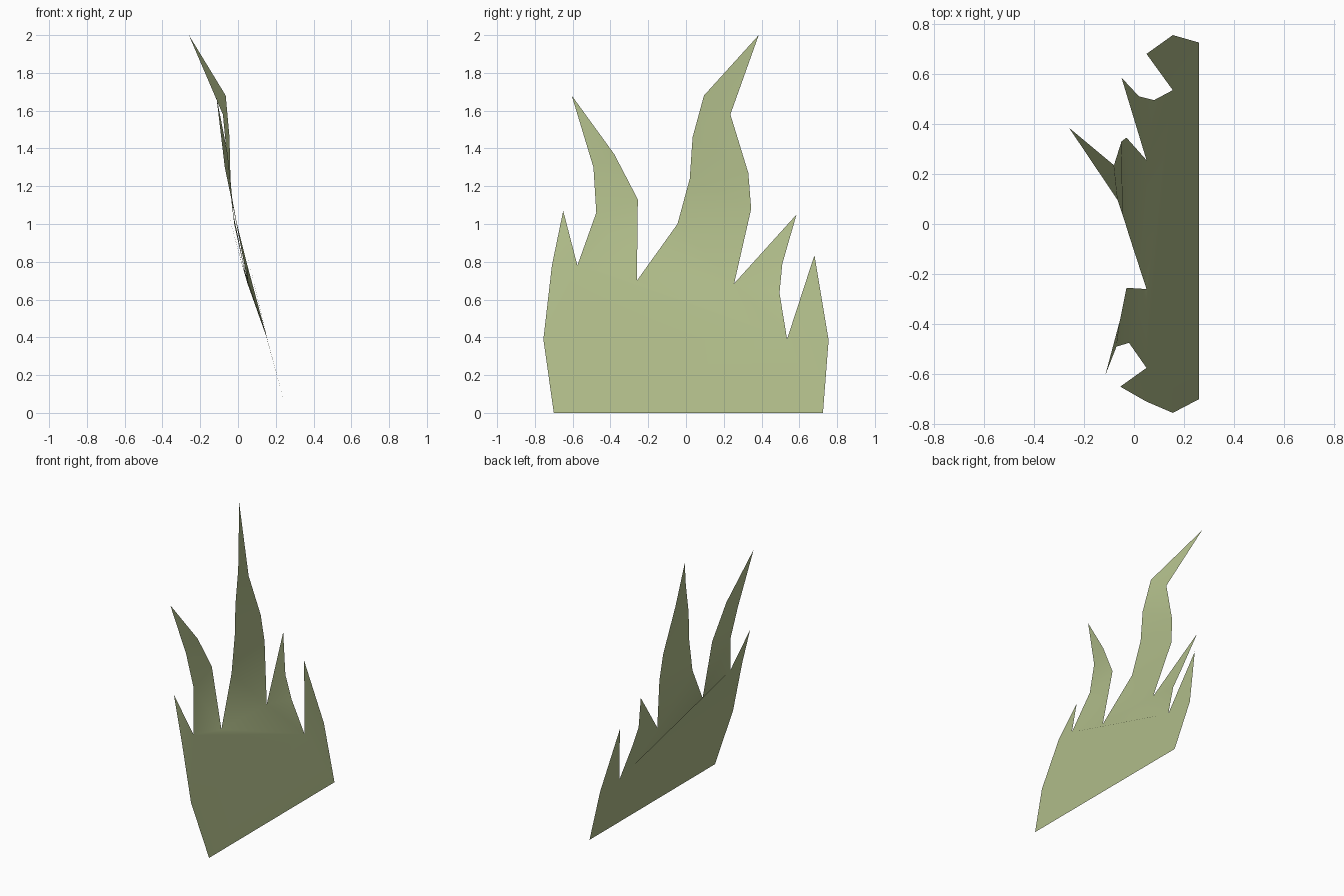
import bpy
from mathutils import Vector
from mathutils.geometry import delaunay_2d_cdt

if "Cube" in bpy.data.objects:
    bpy.data.objects.remove(bpy.data.objects["Cube"])

# Blade outline of the tuft as (x, y, z), running from the -y base corner over the tips
outline = [
    (.26, -.70, 0), (.155, -.755, .39), (.05, -.71, .78),
    (-.055, -.65, 1.07), (.05, -.575, .78),                       # small outer blade
    (-.02, -.475, 1.06), (-.07, -.49, 1.30), (-.115, -.605, 1.68),
    (-.055, -.38, 1.37), (-.03, -.255, 1.13), (.05, -.26, .70),   # tall left blade
    (-.02, -.045, 1.0), (-.04, .02, 1.24), (-.045, .035, 1.46),
    (-.065, .095, 1.68), (-.26, .385, 2.0), (-.08, .235, 1.58),
    (-.05, .33, 1.27), (-.03, .345, 1.08), (.05, .255, .685),     # tallest blade
    (-.05, .585, 1.05), (.02, .51, .79), (.08, .495, .635),
    (.155, .535, .39),                                            # leaning blade
    (.05, .68, .835), (.155, .755, .385), (.26, .725, 0),         # small outer blade
]

# Fill the outline in side view, with the bend running between two notches
n = len(outline)
edges = [(i, (i + 1) % n) for i in range(n)] + [(4, 23)]
flat = [Vector((y, z)) for x, y, z in outline]
pts, _, faces, orig, _, _ = delaunay_2d_cdt(flat, edges, [], 1, 1e-5)
verts = [(outline[o[0]][0], p.x, p.y) for p, o in zip(pts, orig)]

mesh = bpy.data.meshes.new("grass_tuft")
mesh.from_pydata(verts, [], faces)
mesh.update()
mesh.shade_smooth()

# Single grass colour
grass = bpy.data.materials.new("sage green")
grass.diffuse_color = (.43, .50, .25, 1)
grass.use_nodes = True
grass.node_tree.nodes["Principled BSDF"].inputs["Base Color"].default_value = grass.diffuse_color
mesh.materials.append(grass)

tuft = bpy.data.objects.new("grass_tuft", mesh)
bpy.context.collection.objects.link(tuft)
